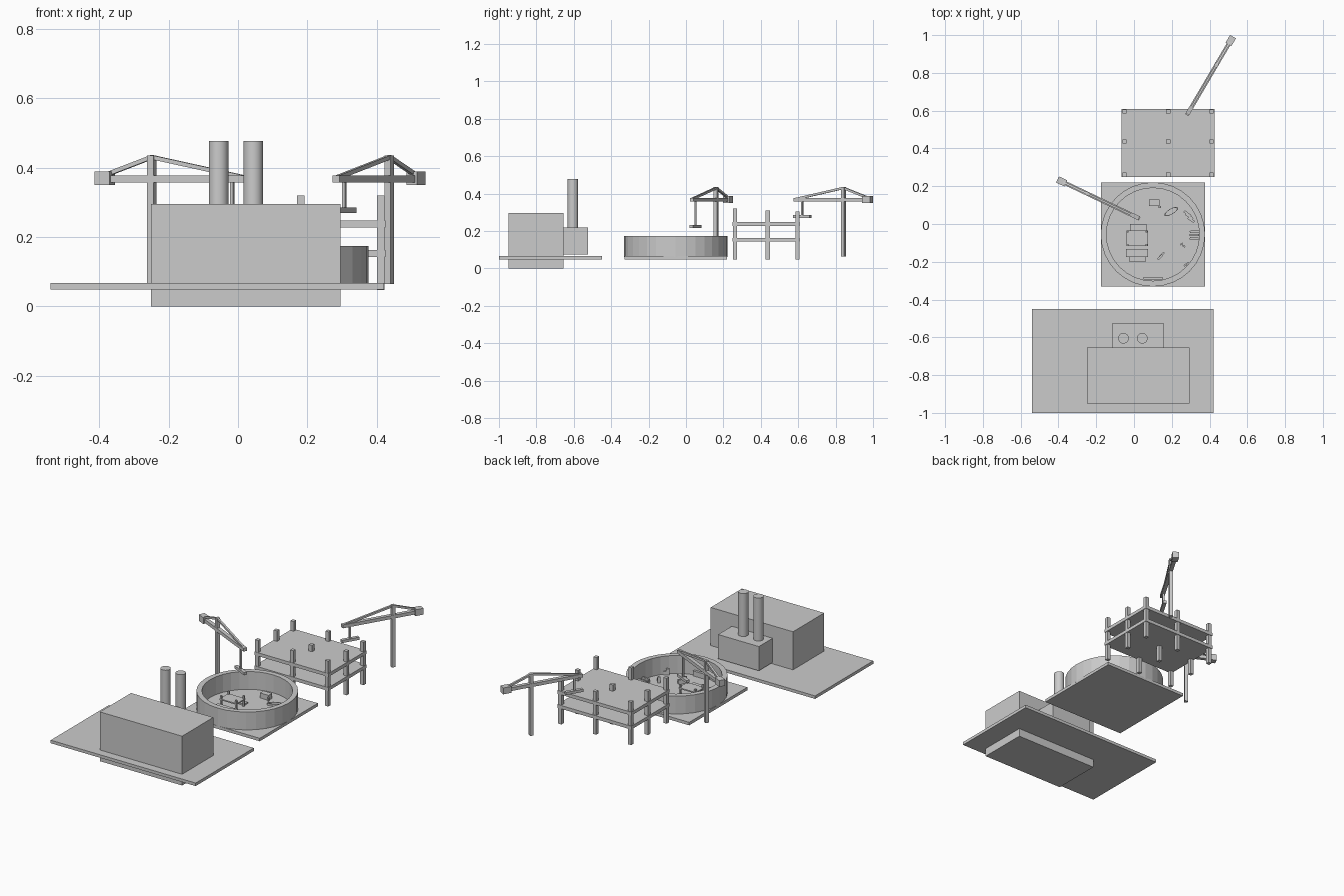
import bpy, bmesh, math
from mathutils import Vector, Matrix

if "Cube" in bpy.data.objects:
    bpy.data.objects.remove(bpy.data.objects["Cube"])


def mesh_object(name, bm):
    bmesh.ops.recalc_face_normals(bm, faces=bm.faces)
    me = bpy.data.meshes.new(name)
    bm.to_mesh(me)
    bm.free()
    ob = bpy.data.objects.new(name, me)
    bpy.context.collection.objects.link(ob)
    return ob


def add_box(bm, lo, hi):
    lo, hi = Vector(lo), Vector(hi)
    m = Matrix.Translation((lo + hi) / 2) @ Matrix.Diagonal((*(hi - lo), 1))
    bmesh.ops.create_cube(bm, size=1, matrix=m)


def add_beam(bm, a, b, w):
    a, b = Vector(a), Vector(b)
    d = b - a
    m = (Matrix.Translation((a + b) / 2) @ d.to_track_quat('X', 'Z').to_matrix().to_4x4()
         @ Matrix.Diagonal((d.length, w, w, 1)))
    bmesh.ops.create_cube(bm, size=1, matrix=m)


def box(name, lo, hi):
    bm = bmesh.new()
    add_box(bm, lo, hi)
    return mesh_object(name, bm)


def turned_box(name, x, y, z, sx, sy, sz, deg=0):
    ob = box(name, (-sx / 2, -sy / 2, 0), (sx / 2, sy / 2, sz))
    ob.location = (x, y, z)
    ob.rotation_euler.z = math.radians(deg)
    return ob


def cylinder(name, x, y, z0, z1, r, n=32):
    bm = bmesh.new()
    bmesh.ops.create_cone(bm, cap_ends=True, segments=n, radius1=r, radius2=r, depth=z1 - z0,
                          matrix=Matrix.Translation((x, y, (z0 + z1) / 2)))
    ob = mesh_object(name, bm)
    for p in ob.data.polygons:
        p.use_smooth = len(p.vertices) == 4
    ob.data.set_sharp_from_angle(angle=math.radians(30))
    return ob


def ring(name, r_out, r_in, z0, z1, n):
    bm = bmesh.new()
    prof = [(r_out, z0), (r_out, z1), (r_in, z1), (r_in, z0)]
    rows = [[bm.verts.new((r * math.cos(math.tau * i / n), r * math.sin(math.tau * i / n), z))
             for r, z in prof] for i in range(n)]
    for i in range(n):
        a, b = rows[i], rows[(i + 1) % n]
        for k in range(4):
            bm.faces.new((a[k], b[k], b[(k + 1) % 4], a[(k + 1) % 4]))
    return mesh_object(name, bm)


# Finished plant: ground slab, hall, annex and chimneys
G = 0.067
box("plant_ground_slab", (-0.54, -1.0, 0.049), (0.42, -0.45, G))
box("main_hall", (-0.25, -0.95, 0), (0.295, -0.655, 0.295))
box("annex", (-0.115, -0.66, 0.075), (0.155, -0.525, 0.22))
for i, x in enumerate((-0.056, 0.044)):
    cylinder(f"chimney_{i}", x, -0.605, 0.215, 0.477, 0.028)

# Round excavation with retaining wall
box("pit_ground_slab", (-0.175, -0.33, 0.049), (0.375, 0.22, G))
ring("pit_wall", 0.276, 0.246, 0.06, 0.174, 32).location = (0.1, -0.055, 0)

# Small scaffold and cabins inside the pit
box("pit_deck", (-0.04, -0.117, 0.105), (0.073, -0.035, 0.112))
for i, (x, y) in enumerate((x, y) for x in (-0.034, 0.067) for y in (-0.111, -0.041)):
    box(f"pit_deck_post_{i}", (x - .005, y - .005, G), (x + .005, y + .005, 0.13))
box("pit_deck_step_back", (-0.02, -0.035, G), (0.065, 0.0, 0.075))
box("pit_low_deck", (-0.042, -0.175, G), (0.073, -0.132, 0.09))
box("pit_low_step", (-0.025, -0.2, G), (0.062, -0.17, 0.075))

# Loose machines and material stacks: x, y, length, width, height, turn
loose = [
    (0.107, 0.113, 0.057, 0.034, 0.03, 0), (0.137, 0.09, 0.012, 0.01, 0.02, 0),
    (0.283, 0.055, 0.045, 0.012, 0.02, -35), (0.293, 0.04, 0.045, 0.012, 0.014, -35),
    (0.302, 0.022, 0.04, 0.012, 0.02, -35),
    (0.32, -0.04, 0.05, 0.012, 0.02, 5), (0.32, -0.058, 0.05, 0.012, 0.014, 0),
    (0.32, -0.077, 0.05, 0.012, 0.02, -5),
    (0.252, -0.106, 0.016, 0.009, 0.035, 30), (0.264, -0.117, 0.016, 0.009, 0.02, -30),
    (0.138, -0.176, 0.035, 0.01, 0.04, 45), (0.147, -0.163, 0.035, 0.01, 0.025, 45),
    (0.272, -0.217, 0.018, 0.01, 0.035, 30), (0.286, -0.208, 0.012, 0.01, 0.02, 30),
    (0.1, -0.288, 0.1, 0.014, 0.03, 0),
]
for i, (x, y, sx, sy, sz, deg) in enumerate(loose):
    turned_box(f"pit_material_{i}", x, y, G, sx, sy, sz, deg)
hoop = ring("pipe_ring", 0.042, 0.034, 0, 0.012, 24)
hoop.scale.y = 0.35
hoop.location = (0.197, 0.066, G)
hoop.rotation_euler.z = math.radians(30)

# Building frame: two floors and a grid of columns
for i, z in enumerate((0.143, 0.227)):
    box(f"floor_slab_{i}", (-0.065, 0.248, z), (0.425, 0.61, z + 0.02))
tops = {0: (0.32, 0.31, 0.305), 1: (0.32, 0.285, 0.305), 2: (0.32, 0.31, 0.305)}
for i, x in enumerate((-0.051, 0.181, 0.411)):
    for j, y in enumerate((0.261, 0.437, 0.596)):
        box(f"column_{i}_{j}", (x - .011, y - .011, 0.048), (x + .011, y + .011, tops[i][j]))


# Tower crane with jib, ties, counterweight, cable and load
def crane(name, x, y, deg, load_z):
    bm = bmesh.new()
    add_box(bm, (-0.01, -0.01, 0.065), (0.01, 0.01, 0.435))
    add_box(bm, (-0.165, -0.011, 0.357), (0.303, 0.011, 0.377))
    add_box(bm, (-0.174, -0.018, 0.35), (-0.126, 0.018, 0.388))
    add_beam(bm, (0, 0, 0.43), (0.297, 0, 0.371), 0.012)
    add_beam(bm, (0, 0, 0.43), (-0.15, 0, 0.378), 0.012)
    add_box(bm, (0.251, -0.005, load_z), (0.261, 0.005, 0.365))
    add_box(bm, (0.204, -0.01, load_z - 0.016), (0.308, 0.01, load_z))
    ob = mesh_object(name, bm)
    ob.location = (x, y, 0)
    ob.rotation_euler.z = math.radians(deg)


crane("pit_crane", -0.248, 0.161, -25.5, 0.233)
crane("frame_crane", 0.436, 0.842, -120.5, 0.285)
